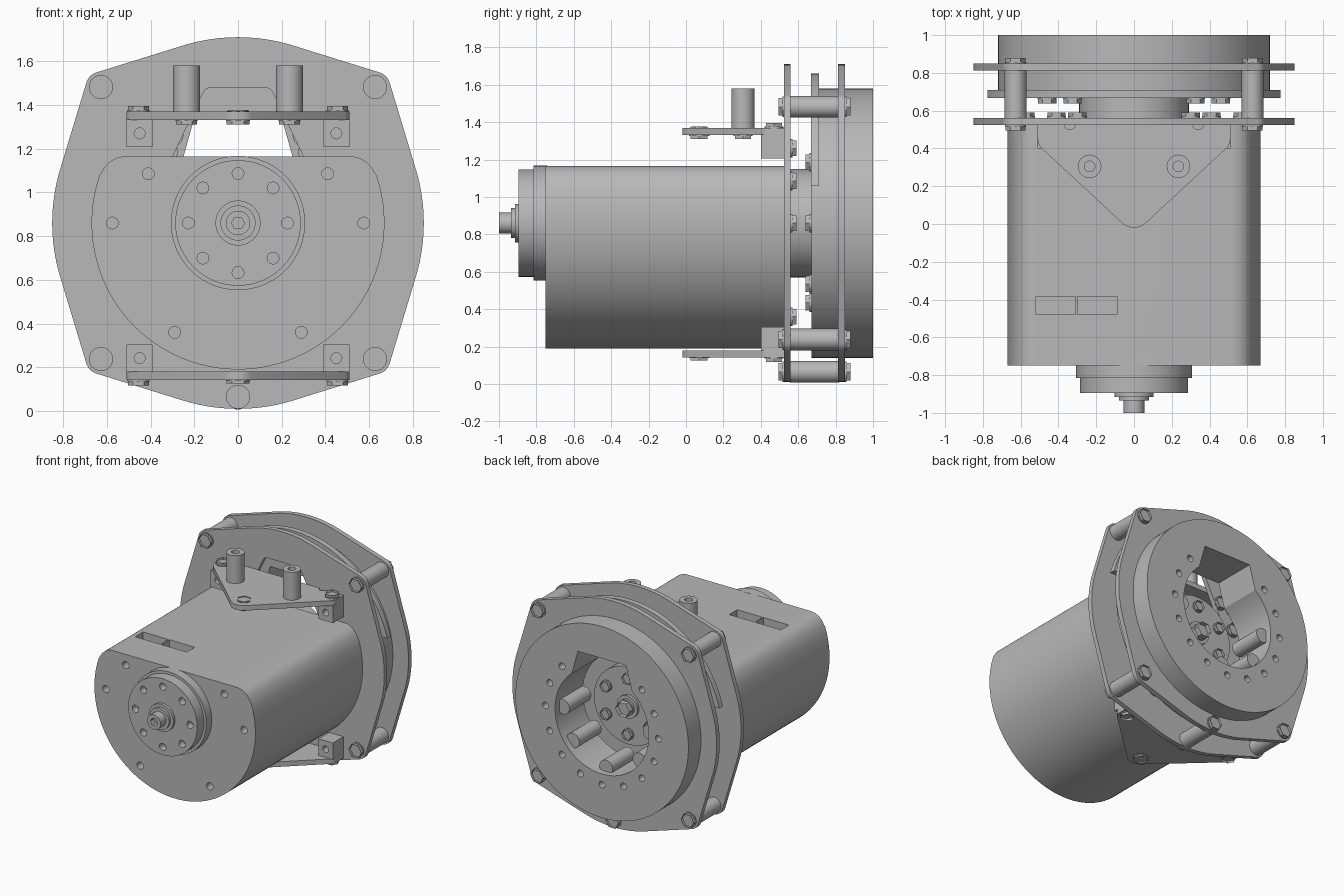
import bpy, bmesh, math
from mathutils.geometry import convex_hull_2d

cube = bpy.data.objects.get("Cube")
if cube:
    bpy.data.objects.remove(cube)

grey = bpy.data.materials.new("machined grey")
grey.use_nodes = True
COLOUR = (0.48, 0.48, 0.48, 1)
grey.diffuse_color = COLOUR
grey.node_tree.nodes["Principled BSDF"].inputs["Base Color"].default_value = COLOUR

CZ = 0.86          # height of the main axis
SIDES = (-1, 1)


def arc(u, v, r, n=32, a0=0, a1=360):
    """Points on a circle, or on an arc when the angles are given."""
    count = n if a1 - a0 == 360 else n + 1
    angles = [math.radians(a0 + (a1 - a0) * i / n) for i in range(count)]
    return [(u + r * math.cos(a), v + r * math.sin(a)) for a in angles]


def hull(points):
    return [points[i] for i in convex_hull_2d(points)]


def add_prism(bm, points, lo, hi, axis):
    """Extrude a 2D outline along an axis; returns the two end caps."""
    def place(p, t):
        return (p[0], t, p[1]) if axis == "y" else (p[0], p[1], t)
    low = [bm.verts.new(place(p, lo)) for p in points]
    high = [bm.verts.new(place(p, hi)) for p in points]
    n = len(points)
    for i in range(n):
        j = (i + 1) % n
        bm.faces.new((low[i], low[j], high[j], high[i]))
    return bm.faces.new(low[::-1]), bm.faces.new(high)


def finish(name, bm):
    bmesh.ops.recalc_face_normals(bm, faces=bm.faces[:])
    mesh = bpy.data.meshes.new(name)
    bm.to_mesh(mesh)
    bm.free()
    mesh.materials.append(grey)
    obj = bpy.data.objects.new(name, mesh)
    bpy.context.collection.objects.link(obj)
    return obj


def prism(name, outlines, lo, hi, axis="y"):
    bm = bmesh.new()
    for points in outlines:
        add_prism(bm, points, lo, hi, axis)
    return finish(name, bm)


def cut(obj, outlines, lo, hi, axis="y"):
    cutter = prism("cutter", outlines, lo, hi, axis)
    cutter.hide_render = True
    mod = obj.modifiers.new("cut", "BOOLEAN")
    mod.operation, mod.solver, mod.object = "DIFFERENCE", "EXACT", cutter
    bpy.context.view_layer.objects.active = obj
    bpy.ops.object.modifier_apply(modifier=mod.name)
    bpy.data.objects.remove(cutter)


def bolt(name, u, v, base, tip, axis="y", r=0.055):
    """Hex head with a recessed hex socket in its outer face."""
    bm = bmesh.new()
    seat = base + (tip - base) * 0.3
    add_prism(bm, arc(u, v, r, 24), base, seat, axis)
    top = add_prism(bm, arc(u, v, r * 0.97, 6), seat, tip, axis)[1]
    bmesh.ops.inset_individual(bm, faces=[top], thickness=r * 0.4)
    depth = (base - tip) * 0.6
    for vert in top.verts:
        vert.co[1 if axis == "y" else 2] += depth
    return finish(name, bm)


def box(u0, v0, u1, v1):
    return [(u0, v0), (u1, v0), (u1, v1), (u0, v1)]


def ring_points(r, angles):
    return [(r * math.cos(math.radians(a)), CZ + r * math.sin(math.radians(a))) for a in angles]


# Motor housing: round body with a flat, filleted top
outline = [p for p in arc(0, CZ, 0.67, 96) if p[1] < 1.08]
for s in SIDES:
    outline += arc(s * 0.513, 1.045, 0.12, 48)
housing = prism("motor_housing", [hull(outline)], -0.75, 0.525)
MOTOR_BOLTS = [(s * x, z) for s in SIDES for x, z in ((0.575, CZ), (0.41, 1.085), (0.29, 0.36))]
cut(housing, [arc(x, z, 0.027, 16) for x, z in MOTOR_BOLTS], -0.8, -0.68)
cut(housing, [box(-0.52, -0.48, -0.31, -0.385), box(-0.30, -0.48, -0.09, -0.385)], 1.11, 1.2, "z")

# Front boss and stepped shaft
prism("boss_base", [arc(0, CZ, 0.307, 64)], -0.815, -0.74)
boss = prism("boss_cap", [arc(0, CZ, 0.287, 64)], -0.895, -0.81)
cut(boss, [arc(x, z, 0.027, 16) for x, z in ring_points(0.227, range(0, 360, 45))], -0.95, -0.84)
prism("shaft_collar", [arc(0, CZ, 0.103, 40)], -0.915, -0.89)
prism("shaft_washer", [arc(0, CZ, 0.08, 40)], -0.935, -0.91)
shaft = prism("shaft_tip", [arc(0, CZ, 0.056, 32)], -1.0, -0.93)
cut(shaft, [arc(0, CZ, 0.03, 6)], -1.05, -0.96)

# Two mounting plates: a disc hulled with four corner lobes
CORNERS = [(sx * 0.627, CZ + sz * 0.622) for sx in SIDES for sz in SIDES]
outline = arc(0, CZ, 0.85, 120)
for x, z in CORNERS:
    outline += arc(x, z, 0.07, 32)
outline = hull(outline)
front_plate = prism("front_plate", [outline], 0.525, 0.56)
window = []
for s in SIDES:
    window += arc(s * 0.12, 1.435, 0.045, 24) + [(s * 0.32, 1.12)]
cut(front_plate, [hull(window)], 0.45, 0.65)
back_plate = prism("back_plate", [outline], 0.813, 0.85)
cut(back_plate, [arc(0, CZ, 0.71, 96)], 0.7, 0.95)

# Spacers and bolts joining the plates
for x, z in CORNERS + [(0, 0.065)]:
    prism("plate_spacer", [arc(x, z, 0.058)], 0.555, 0.818)
    bolt("spacer_bolt_front", x, z, 0.526, 0.495)
    bolt("spacer_bolt_back", x, z, 0.849, 0.88)

# Bolts holding the motor to the front plate
for x, z in MOTOR_BOLTS + [(s * 0.3, 1.26) for s in SIDES]:
    bolt("motor_bolt", x, z, 0.559, 0.59, r=0.05)

# Neck and hub behind the front plate
prism("neck", [arc(0, CZ, 0.29, 64)], 0.52, 0.68)
prism("hub_washer", [arc(0, CZ, 0.085, 32)], 0.675, 0.70)
bolt("hub_bolt", 0, CZ, 0.70, 0.76, r=0.06)
for x, z in ring_points(0.21, range(30, 390, 60)):
    bolt("hub_outer_bolt", x, z, 0.679, 0.71, r=0.042)

# Rear ring with a notched opening and a circle of screw holes
opening = arc(0, CZ, 0.39, 64, 130, 410) + [(0.2, 1.34), (-0.2, 1.34)]
ring = prism("rear_ring", [arc(0, CZ, 0.72, 120)], 0.67, 1.0)
cut(ring, [opening], 0.6, 1.1)
screw_angles = [a * 22.5 for a in range(16) if a != 4]
cut(ring, [arc(x, z, 0.025, 16) for x, z in ring_points(0.47, screw_angles)], 0.9, 1.1)
for x, z in ring_points(0.46, (0, 45, 135, 180, 225, 247.5, 292.5, 315)):
    bolt("ring_bolt", x, z, 0.671, 0.638, r=0.05)
for x, z in ring_points(0.36, (0, 180, 220, 270, 320)):
    prism("opening_post", [arc(x, z, 0.055, 24)], 0.69, 0.95)

# Flange segment over the upper part of the ring
flange = prism("upper_flange", [arc(0, CZ, 0.8, 64, 14.5, 165.5)], 0.668, 0.71)
cut(flange, [opening], 0.6, 0.8)

# Upper and lower triangular brackets, mirrored about the mid height
outline = arc(0, 0.07, 0.09, 40)
for s in SIDES:
    outline += arc(s * 0.44, 0.45, 0.07, 24) + [(s * 0.51, 0.526)]
outline = hull(outline)
for side, level in (("upper", lambda z: z), ("lower", lambda z: 1.512 - z)):
    plate = prism(side + "_bracket", [outline], level(1.332), level(1.37), "z")
    cut(plate, [arc(s * 0.34, 0.53, 0.03, 16) for s in SIDES], min(level(1.3), level(1.4)),
        max(level(1.3), level(1.4)), "z")
    for s in SIDES:
        lo, hi = sorted((level(1.207), level(1.333)))
        block = prism(side + "_block", [box(s * 0.45 - 0.06, lo, s * 0.45 + 0.06, hi)], 0.40, 0.526)
        cut(block, [arc(s * 0.45, level(1.27), 0.025, 16)], 0.3, 0.46)
        bolt(side + "_block_bolt", s * 0.455, 0.47, level(1.369), level(1.395), "z", 0.05)
    if side == "upper":
        bolt("upper_tip_bolt", 0, 0.07, 1.333, 1.31, "z")
        bolt("upper_tip_nut", 0, 0.07, 1.369, 1.378, "z", 0.05)
    else:
        bolt("lower_tip_bolt", 0, 0.07, level(1.369), level(1.385), "z")

# Standing posts on the upper bracket
for s in SIDES:
    post = prism("bracket_post", [arc(s * 0.235, 0.305, 0.062)], 1.365, 1.58, "z")
    cut(post, [arc(s * 0.235, 0.305, 0.028, 20)], 1.48, 1.65, "z")
    bolt("post_bolt", s * 0.235, 0.305, 1.333, 1.31, "z", 0.05)

# Smooth the round walls and keep the rims sharp
bpy.ops.object.select_all(action="DESELECT")
for obj in bpy.context.scene.objects:
    if obj.type == "MESH":
        obj.select_set(True)
        bpy.context.view_layer.objects.active = obj
bpy.ops.object.shade_smooth_by_angle(angle=math.radians(30))
